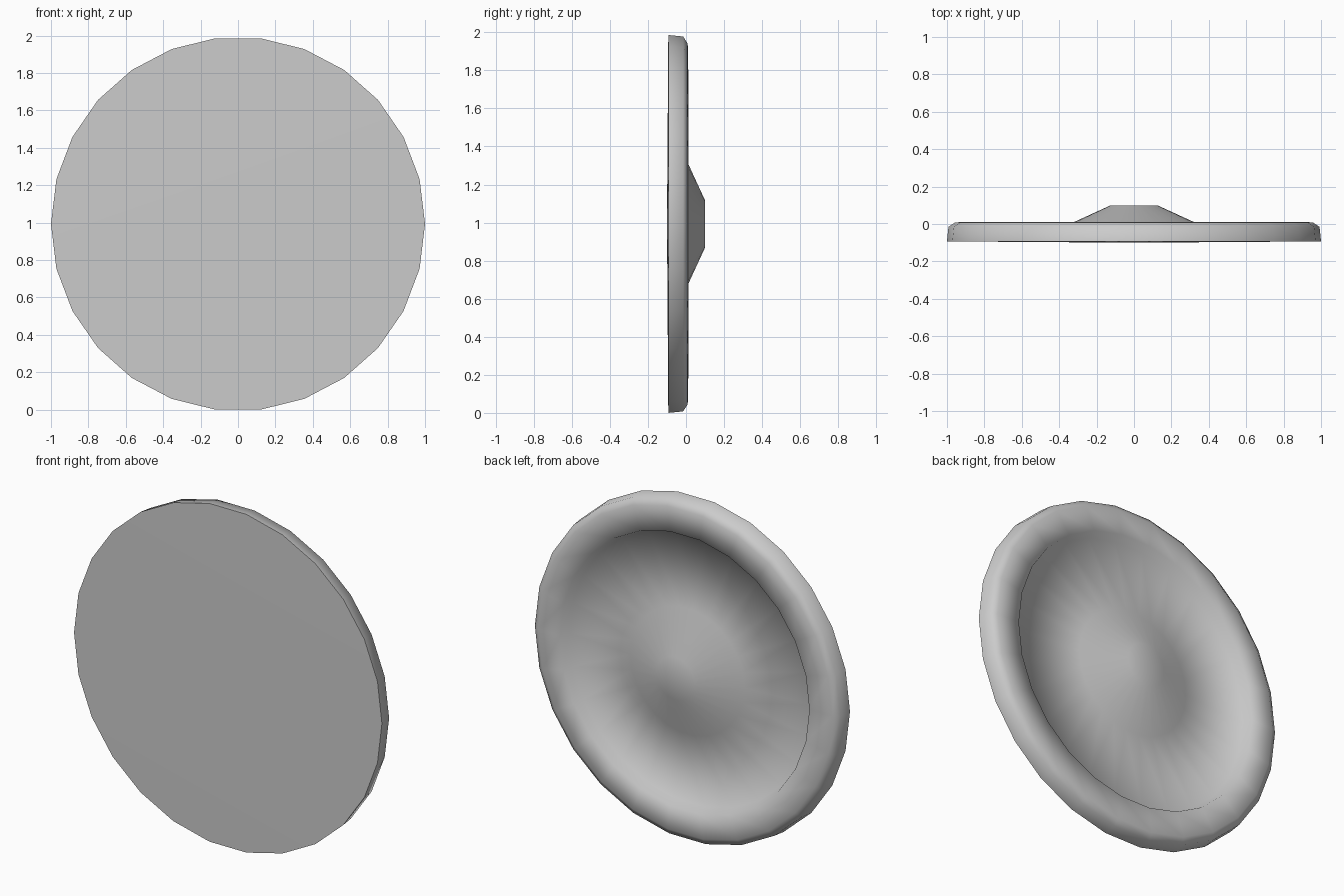
import bpy, bmesh, math

if "Cube" in bpy.data.objects:
    bpy.data.objects.remove(bpy.data.objects["Cube"])

SIDES = 26
CENTRE_Z = math.cos(math.pi / SIDES)

# Lathe profile (radius, y): front face, outer edge, rear rim, recess, central hub
profile = [
    (0.0, -0.10), (1.0, -0.093), (0.992, -0.015), (0.955, 0.009),
    (0.81, 0.012), (0.79, -0.045), (0.37, -0.012), (0.125, 0.10), (0.0, 0.10),
]


def lathe(name, points, sharp_ring):
    bm = bmesh.new()
    rings = []
    for r, y in points:
        if r == 0:
            rings.append([bm.verts.new((0, y, CENTRE_Z))] * SIDES)
        else:
            rings.append([bm.verts.new((r * math.cos(2 * math.pi * i / SIDES), y,
                                        CENTRE_Z + r * math.sin(2 * math.pi * i / SIDES)))
                          for i in range(SIDES)])
    for a, b in zip(rings, rings[1:]):
        for i in range(SIDES):
            j = (i + 1) % SIDES
            corners = list(dict.fromkeys([a[i], a[j], b[j], b[i]]))
            bm.faces.new(corners).smooth = True
    bmesh.ops.recalc_face_normals(bm, faces=bm.faces)
    # Crisp edge between the front face and the outer edge
    ring = rings[sharp_ring]
    for i in range(SIDES):
        bm.edges.get((ring[i], ring[(i + 1) % SIDES])).smooth = False
    mesh = bpy.data.meshes.new(name)
    bm.to_mesh(mesh)
    bm.free()
    obj = bpy.data.objects.new(name, mesh)
    bpy.context.collection.objects.link(obj)
    return obj


# Round plate with rolled rear rim and raised hub
lathe("round_plate", profile, 1)
